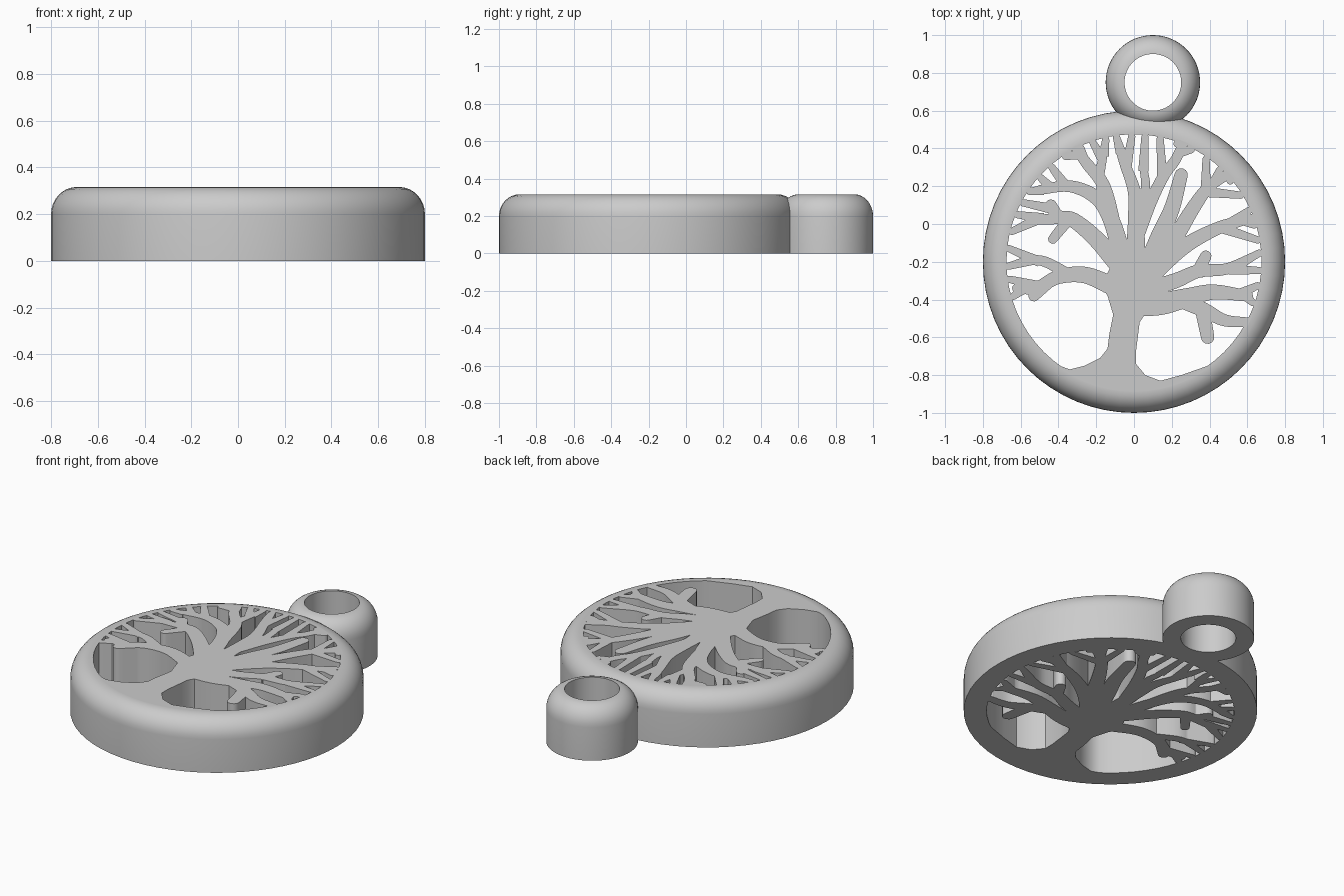
import bpy, bmesh
from math import sin, cos, pi, radians
from mathutils import Vector
from mathutils.geometry import delaunay_2d_cdt

cube = bpy.data.objects.get("Cube")
if cube:
    bpy.data.objects.remove(cube, do_unlink=True)

HEIGHT = 0.316
SHOULDER = 0.2          # height where the rounded rim begins
PLATE = 0.69            # radius of the flat top
OPENING = 0.675         # radius of the pierced area
SEGMENTS = 64
CENTRE = Vector((0, -0.2))

grey = bpy.data.materials.new("plain grey")
grey.use_nodes = True
colour = (0.6, 0.6, 0.6, 1)
grey.diffuse_color = colour
grey.node_tree.nodes["Principled BSDF"].inputs["Base Color"].default_value = colour


def polar(radius, angle, centre=CENTRE):
    return centre + radius * Vector((cos(angle), sin(angle)))


def circle(radius):
    return [polar(radius, 2 * pi * i / SEGMENTS) for i in range(SEGMENTS)]


def lathe(bm, profile, centre):
    rings = []
    for radius, z in profile:
        rings.append([bm.verts.new((*polar(radius, 2 * pi * i / SEGMENTS, centre), z))
                      for i in range(SEGMENTS)])
    for low, high in zip(rings, rings[1:]):
        for i in range(SEGMENTS):
            j = (i + 1) % SEGMENTS
            bm.faces.new((low[i], low[j], high[j], high[i]))


def rounded_profile(inner, outer, steps=8):
    points = [(inner, 0), (outer, 0)]
    for i in range(steps + 1):
        a = pi / 2 * i / steps
        points.append((inner + (outer - inner) * cos(a),
                       SHOULDER + (HEIGHT - SHOULDER) * sin(a)))
    return points


def finish(bm, name):
    bmesh.ops.remove_doubles(bm, verts=bm.verts, dist=0.0002)
    bmesh.ops.recalc_face_normals(bm, faces=bm.faces)
    mesh = bpy.data.meshes.new(name)
    bm.to_mesh(mesh)
    bm.free()
    obj = bpy.data.objects.new(name, mesh)
    bpy.context.collection.objects.link(obj)
    mesh.materials.append(grey)
    bpy.ops.object.select_all(action="DESELECT")
    obj.select_set(True)
    bpy.context.view_layer.objects.active = obj
    bpy.ops.object.shade_smooth_by_angle(angle=radians(35))


def spline(points, steps=5):
    """Smooth path through the points."""
    p = [2 * points[0] - points[1], *points, 2 * points[-1] - points[-2]]
    path = []
    for a, b, c, d in zip(p, p[1:], p[2:], p[3:]):
        for i in range(steps):
            t = i / steps
            path.append(b + (c - a) * t / 2 + (2 * a - 5 * b + 4 * c - d) * t * t / 2
                        + (3 * b - a - 3 * c + d) * t ** 3 / 2)
    return path + [points[-1]]


def limb(start, end, *points):
    """Outline of a tapering branch with a round tip, sizes in hundredths."""
    path = spline([Vector(p) / 100 for p in points])
    left, right = [], []
    for i, p in enumerate(path):
        way = (path[min(i + 1, len(path) - 1)] - path[max(i - 1, 0)]).normalized()
        side = Vector((-way.y, way.x))
        half = (start + (end - start) * i / (len(path) - 1)) / 200
        left.append(p + side * half)
        right.append(p - side * half)
    tip = [path[-1] + half * (way * sin(a) - side * cos(a))
           for a in (pi * k / 6 for k in range(1, 6))]
    return right + tip + left[::-1]


def twig(x, y, degrees):
    """Thin shoot from a branch out to the rim."""
    end = polar(0.665, radians(degrees)) * 100
    return limb(5.5, 3.8, (x, y), end)


# Ground mound and trunk
ground = [polar(0.685, radians(a)) for a in range(232, 309, 4)]
trunk_edge = [(25, -80), (14, -83), (6, -80), (1, -74), (1, -68), (2, -60), (3, -52),
              (5, -49), (8, -45), (7, -30), (5, -20), (-2, -17), (-10, -18), (-14, -26),
              (-18, -32), (-14, -38), (-11, -48), (-13, -58), (-14, -66), (-18, -71),
              (-26, -75), (-34, -77)]
trunk = ground + [Vector(p) / 100 for p in trunk_edge]

# Middle limbs
middle = [
    limb(11, 4, (1, -30), (1, -10), (1, 5), (0, 18), (-5, 32), (-8, 40)),
    limb(6, 4, (1, 4), (6, 18), (5, 30)),
    limb(7, 5, (2, -6), (9, 12), (16, 26), (22, 34), (26, 43)),
    limb(11, 7, (5, -30), (13, -8), (20, 8), (25, 26)),
]
# Limbs on the right of the trunk
right_side = [
    limb(10, 5, (5, -30), (20, -10), (31, 8), (40, 20), (51, 27)),
    limb(10, 5, (4, -32), (25, -13), (45, -2), (62, 3)),
    limb(9, 5, (3, -36), (22, -30), (34, -25), (48, -24), (58, -20)),
    limb(7, 6, (33, -27), (38, -17)),
    limb(14, 6, (2, -42), (15, -42), (28, -39), (42, -36), (60, -38)),
    limb(9, 5, (25, -40), (38, -46), (48, -51), (60, -52)),
    limb(8, 7, (36, -44), (39, -60)),
]
# Limbs on the left of the trunk
left_side = [
    limb(10, 5, (-11, -33), (-26, -27), (-40, -28), (-52, -34), (-62, -34)),
    limb(6, 6, (-44, -30), (-53, -38)),
    limb(6, 5, (-34, -27), (-47, -20), (-56, -19)),
    limb(10, 6, (-7, -23), (-20, -8), (-32, 2), (-40, 4), (-44, 10)),
    limb(6, 5, (-35, 2), (-43, -8)),
    limb(6, 5, (-38, 3), (-54, 2)),
    limb(10, 5, (-6, -18), (-12, 2), (-20, 14), (-34, 20), (-50, 18)),
    limb(5, 5, (-18, 13), (-17, 22)),
    limb(8, 5, (-10, -4), (-16, 20), (-25, 32), (-30, 39)),
    limb(6, 4, (-19, 24), (-16, 37)),
]
# Shoots reaching the rim
left_twigs = [(-58, -34, 196), (-50, -33, 188), (-54, -19, 182), (-50, -20, 174),
              (-52, 2, 166), (-48, 3, 158), (-43, 8, 152), (-48, 18, 146),
              (-44, 19, 138), (-36, 20, 131), (-29, 37, 123), (-27, 35, 115),
              (-17, 35, 109), (-16, 36, 103), (-7, 38, 98), (-4, 30, 91)]
right_twigs = [(5, 28, 85), (15, 24, 78), (26, 42, 70), (24, 38, 63), (38, 17, 55),
               (42, 21, 47), (50, 27, 40), (38, 17, 32), (52, 1, 24), (58, 2, 17),
               (46, -2, 10), (56, -21, 4), (50, -24, -4), (56, -37, -11),
               (58, -37, -19), (58, -52, -28)]
twigs = [twig(*t) for t in left_twigs + right_twigs]

# Flat union of rim and tree: outline 0 is the plate, 1 the opening, the rest the tree
outlines = [circle(PLATE), circle(OPENING), trunk, *middle, *right_side, *left_side, *twigs]
points, loops = [], []
for outline in outlines:
    loops.append(list(range(len(points), len(points) + len(outline))))
    points += outline
flat, _, tris, _, _, owners = delaunay_2d_cdt(points, [], loops, 0, 1e-5)
kept = [t for t, ids in zip(tris, owners)
        if 0 in ids and (1 not in ids or any(i > 1 for i in ids))]

# Pierced disc: top, bottom and cut walls, then the rounded rim around it
bm = bmesh.new()
top = [bm.verts.new((p.x, p.y, HEIGHT)) for p in flat]
base = [bm.verts.new((p.x, p.y, 0)) for p in flat]
edges = set()
for t in kept:
    bm.faces.new([top[i] for i in t])
    bm.faces.new([base[i] for i in reversed(t)])
    edges.update(zip(t, [*t[1:], t[0]]))
for a, b in edges:
    on_plate_edge = all((flat[i] - CENTRE).length > PLATE - 0.0005 for i in (a, b))
    if (b, a) not in edges and not on_plate_edge:
        bm.faces.new((base[a], base[b], top[b], top[a]))
bmesh.ops.delete(bm, geom=[v for v in bm.verts if not v.link_faces], context="VERTS")
lathe(bm, rounded_profile(PLATE, 0.8), CENTRE)
finish(bm, "tree_disc")

# Hanging ring
bm = bmesh.new()
profile = rounded_profile(0.15, 0.25)
lathe(bm, profile + profile[:1], Vector((0.1, 0.75)))
finish(bm, "hanging_ring")
